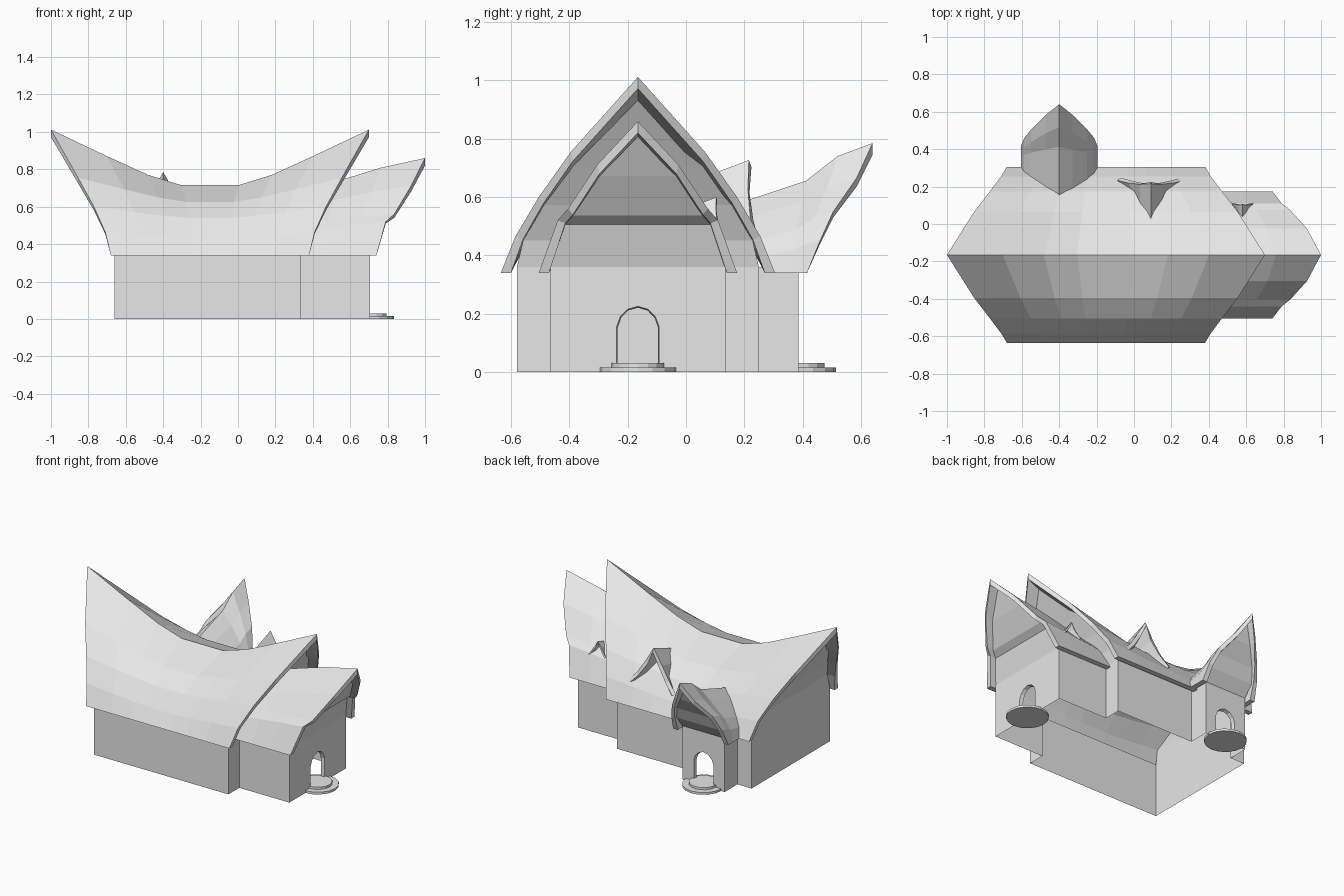
import bpy
import bmesh
from mathutils import Vector

cube = bpy.data.objects.get("Cube")
if cube:
    bpy.data.objects.remove(cube, do_unlink=True)

GREY = (0.8, 0.8, 0.8, 1)
grey = bpy.data.materials.new("plain light grey")
grey.use_nodes = True
grey.diffuse_color = GREY
grey.node_tree.nodes["Principled BSDF"].inputs["Base Color"].default_value = GREY

RIDGE_Y = -0.165
REAR_X = -0.4
WALL_TOP = 0.36


def along_x(a, c, z):
    return Vector((a, RIDGE_Y + c, z))


def along_y(a, c, z):
    return Vector((REAR_X + c, a, z))


def make(name, faces):
    """Build one object from a list of point loops, welding shared corners."""
    bm = bmesh.new()
    for loop in faces:
        bm.faces.new([bm.verts.new(p) for p in loop])
    bmesh.ops.remove_doubles(bm, verts=bm.verts, dist=0.0001)
    bmesh.ops.recalc_face_normals(bm, faces=bm.faces)
    mesh = bpy.data.meshes.new(name)
    bm.to_mesh(mesh)
    bm.free()
    mesh.materials.append(grey)
    obj = bpy.data.objects.new(name, mesh)
    bpy.context.collection.objects.link(obj)
    return obj


def lerp(a, b, t):
    return a + (b - a) * t


def curve(pairs, t):
    """Piecewise linear lookup."""
    for (t0, v0), (t1, v1) in zip(pairs, pairs[1:]):
        if t <= t1:
            return lerp(v0, v1, (t - t0) / (t1 - t0))
    return pairs[-1][1]


def surface(place, start, end, rise):
    """Return a function giving roof points; rows hold (along, across, z)."""
    last = len(start) - 1

    def point(row, t, inner):
        i = abs(row)
        s, e = start[i], end[i]
        side = -1 if row < 0 else 1
        across = e[1] - (0.035 * i / last if inner else 0)
        z = lerp(s[2], e[2], curve(rise, abs(t)))
        z -= 0.04 * (1 - i / last) if inner else 0
        # negative t mirrors the far half of a two-ended roof
        a = lerp(s[0], e[0], abs(t)) if t >= 0 else 2 * s[0] - lerp(s[0], e[0], -t)
        return place(a, side * across, z)
    return point, last


def roof(name, point, last, ts):
    faces = []
    for r in range(-last, last):
        for t0, t1 in zip(ts, ts[1:]):
            for inner in (False, True):
                faces.append([point(r, t0, inner), point(r + 1, t0, inner),
                              point(r + 1, t1, inner), point(r, t1, inner)])
        for t in (ts[0], ts[-1]):
            faces.append([point(r, t, False), point(r + 1, t, False),
                          point(r + 1, t, True), point(r, t, True)])
    for r in (-last, last):
        for t0, t1 in zip(ts, ts[1:]):
            faces.append([point(r, t0, False), point(r, t1, False),
                          point(r, t1, True), point(r, t0, True)])
    make(name, faces)


def gable(name, point, place, t, wall_at, wall_half):
    """Outward leaning infill between the wall and the roof end."""
    rows = [(point(-i, t, True), point(i, t, True)) for i in (1, 2, 3)]
    rows.append((place(wall_at, -wall_half, WALL_TOP), place(wall_at, wall_half, WALL_TOP)))
    faces = [[point(0, t, True), rows[0][0], rows[0][1]]]
    faces += [[a[0], a[1], b[1], b[0]] for a, b in zip(rows, rows[1:])]
    make(name, faces)


# Main saddle roof
main, n = surface(
    along_x,
    [(-0.15, 0, 0.715), (-0.15, 0.23, 0.625), (-0.15, 0.34, 0.54),
     (-0.15, 0.42, 0.43), (-0.15, 0.47, 0.34)],
    [(0.70, 0, 1.012), (0.555, 0.23, 0.755), (0.47, 0.34, 0.6),
     (0.41, 0.42, 0.465), (0.38, 0.47, 0.34)],
    [(0, 0), (0.18, 0), (0.39, 0.186), (0.65, 0.525), (1, 1)])
roof("main_roof", main, n, [-1, -0.65, -0.39, -0.18, 0.18, 0.39, 0.65, 1])
gable("main_gable_left", main, along_x, 0.9, 0.335, 0.415)
gable("main_gable_right", main, along_x, -0.9, -0.66, 0.415)

# Side wing roof
side, n = surface(
    along_x,
    [(0.335, 0, 0.68), (0.335, 0.14, 0.6), (0.335, 0.24, 0.51),
     (0.335, 0.27, 0.47), (0.335, 0.34, 0.34)],
    [(1.0, 0, 0.86), (0.925, 0.14, 0.71), (0.835, 0.24, 0.56),
     (0.79, 0.275, 0.52), (0.74, 0.34, 0.34)],
    [(0, 0), (0.3, 0.32), (0.64, 0.71), (1, 1)])
roof("side_wing_roof", side, n, [0, 0.3, 0.64, 1])
gable("side_wing_gable", side, along_x, 0.91, 0.705, 0.3)

# Rear porch roof
rear, n = surface(
    along_y,
    [(0.155, 0, 0.57), (0.19, 0.07, 0.525), (0.24, 0.15, 0.45),
     (0.27, 0.185, 0.4), (0.305, 0.205, 0.34)],
    [(0.64, 0, 0.785), (0.585, 0.07, 0.665), (0.505, 0.15, 0.55),
     (0.46, 0.187, 0.45), (0.415, 0.205, 0.34)],
    [(0, 0), (0.53, 0.4), (0.75, 0.79), (1, 1)])
roof("rear_porch_roof", rear, n, [0, 0.53, 0.75, 1])
gable("rear_porch_gable", rear, along_y, 0.9, 0.385, 0.155)

# Plain walls follow the outline, leaving the two door walls open
outline = [(0.705, 0.135), (0.335, 0.135), (0.335, 0.25), (-0.245, 0.25), (-0.245, 0.385),
           (-0.555, 0.385), (-0.555, 0.25), (-0.66, 0.25), (-0.66, -0.58),
           (0.335, -0.58), (0.335, -0.465), (0.705, -0.465)]
DOOR_WALL = 4
make("walls", [[(*p, 0), (*q, 0), (*q, WALL_TOP), (*p, WALL_TOP)]
               for i, (p, q) in enumerate(zip(outline, outline[1:])) if i != DOOR_WALL])

# Door walls with arched openings, frames and round steps
half_arch = [(0.073, 0), (0.073, 0.155), (0.06, 0.19), (0.035, 0.215)]
arch = [(-c, z) for c, z in half_arch] + [(0, 0.225)] + half_arch[::-1]


def entrance(name, place, at, half):
    loop = [(-half, 0)] + arch + [(half, 0), (half, WALL_TOP), (-half, WALL_TOP)]
    make(name + "_door_wall", [[place(at, c, z) for c, z in loop]])
    make(name + "_door_frame",
         [[place(at, *p), place(at, *q),
           place(at - 0.025, q[0] * 0.95, q[1] * 0.98),
           place(at - 0.025, p[0] * 0.95, p[1] * 0.98)]
          for p, q in zip(arch, arch[1:])])
    for label, radius, z in (("lower", 0.13, 0.0075), ("upper", 0.09, 0.0225)):
        bpy.ops.mesh.primitive_cylinder_add(vertices=16, radius=radius, depth=0.015,
                                            location=place(at, 0, z))
        step = bpy.context.object
        step.name = f"{name}_{label}_step"
        step.data.materials.append(grey)


entrance("side_wing", along_x, 0.705, 0.3)
entrance("rear_porch", along_y, 0.385, 0.155)

# Small tent dormers on the rear slopes, relative to their peak
front_edge = [(0, 0, 0), (0.05, -0.005, -0.095), (0.11, 0.005, -0.185), (0.17, 0.02, -0.25)]
back_edge = [(0, -0.2, -0.075), (0.045, -0.12, -0.13), (0.085, -0.05, -0.2), (0.155, 0, -0.262)]


def dormer(name, peak, size):
    faces = []
    for sign in (-1, 1):
        f, b = ([Vector(peak) + size * Vector((sign * x, y, z)) for x, y, z in edge]
                for edge in (front_edge, back_edge))
        faces += [[f[i], f[i + 1], b[i + 1], b[i]] for i in range(3)]
    obj = make(name, faces)
    solid = obj.modifiers.new("thickness", "SOLIDIFY")
    solid.thickness = 0.025 * size
    solid.offset = 0


dormer("main_dormer", (0.09, 0.22, 0.715), 1)
dormer("side_wing_dormer", (0.58, 0.105, 0.595), 0.38)
